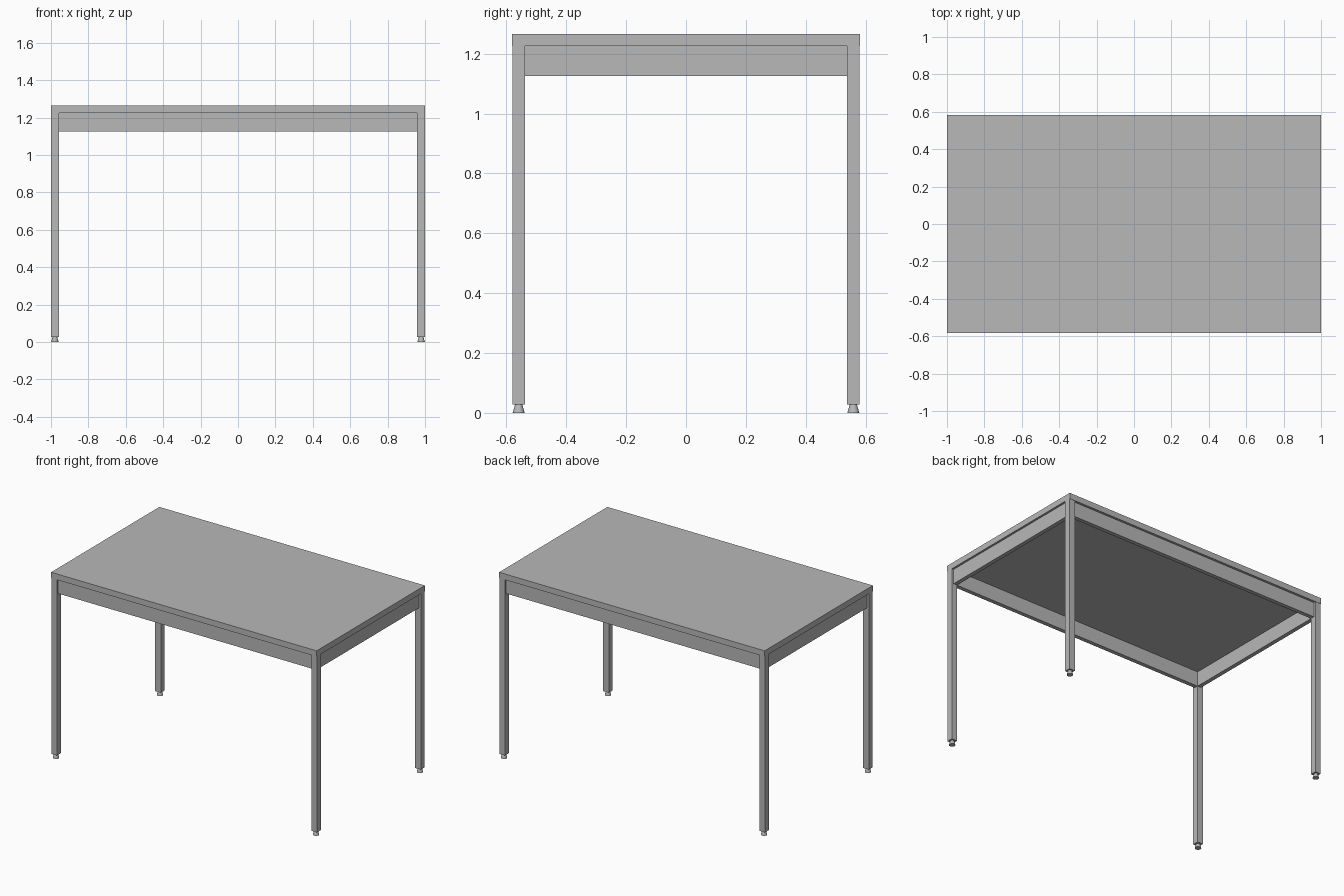
import bpy
import math

cube = bpy.data.objects.get("Cube")
if cube:
    bpy.data.objects.remove(cube, do_unlink=True)

# Single painted-metal grey
grey = bpy.data.materials.new("light grey")
grey.use_nodes = True
grey.diffuse_color = (0.48, 0.48, 0.48, 1)
grey.node_tree.nodes["Principled BSDF"].inputs["Base Color"].default_value = grey.diffuse_color

HALF_X, HALF_Y = 1.0, 0.582
HEIGHT, TOP_Z, RAIL_Z, FOOT_Z = 1.265, 1.225, 1.125, 0.028
LEG, RECESS = 0.042, 0.014
LEG_Y = HALF_Y - 0.002      # outer leg face, just inside the top's long edges
RAIL = LEG - RECESS         # rail is flush with the inner leg faces


def finish(name):
    obj = bpy.context.object
    obj.name = name
    obj.data.materials.append(grey)
    return obj


def box(name, low, high):
    centre = [(a + b) / 2 for a, b in zip(low, high)]
    bpy.ops.mesh.primitive_cube_add(size=1, location=centre)
    obj = finish(name)
    obj.scale = [b - a for a, b in zip(low, high)]
    bpy.ops.object.transform_apply(location=False, rotation=False, scale=True)


# Table top
box("table_top", (-HALF_X, -HALF_Y, TOP_Z), (HALF_X, HALF_Y, HEIGHT))

# Legs with flared round feet
for sx, side in ((-1, "right"), (1, "left")):
    for sy, end in ((-1, "front"), (1, "back")):
        x, y = sx * (HALF_X - LEG / 2), sy * (LEG_Y - LEG / 2)
        h = LEG / 2
        box(f"{end}_{side}_leg", (x - h, y - h, FOOT_Z), (x + h, y + h, TOP_Z))
        bpy.ops.mesh.primitive_cone_add(vertices=16, radius1=0.02, radius2=0.012,
                                        depth=FOOT_Z, location=(x, y, FOOT_Z / 2))
        finish(f"{end}_{side}_foot")
        bpy.ops.object.shade_smooth_by_angle(angle=math.radians(30))

# Apron rails between the legs, set back from the outer faces
inner_x, inner_y = HALF_X - LEG, LEG_Y - LEG
for s, end, side in ((-1, "front", "right"), (1, "back", "left")):
    y = s * (inner_y + RAIL / 2)
    box(f"{end}_rail", (-inner_x, y - RAIL / 2, RAIL_Z), (inner_x, y + RAIL / 2, TOP_Z))
    x = s * (inner_x + RAIL / 2)
    box(f"{side}_rail", (x - RAIL / 2, -inner_y, RAIL_Z), (x + RAIL / 2, inner_y, TOP_Z))
